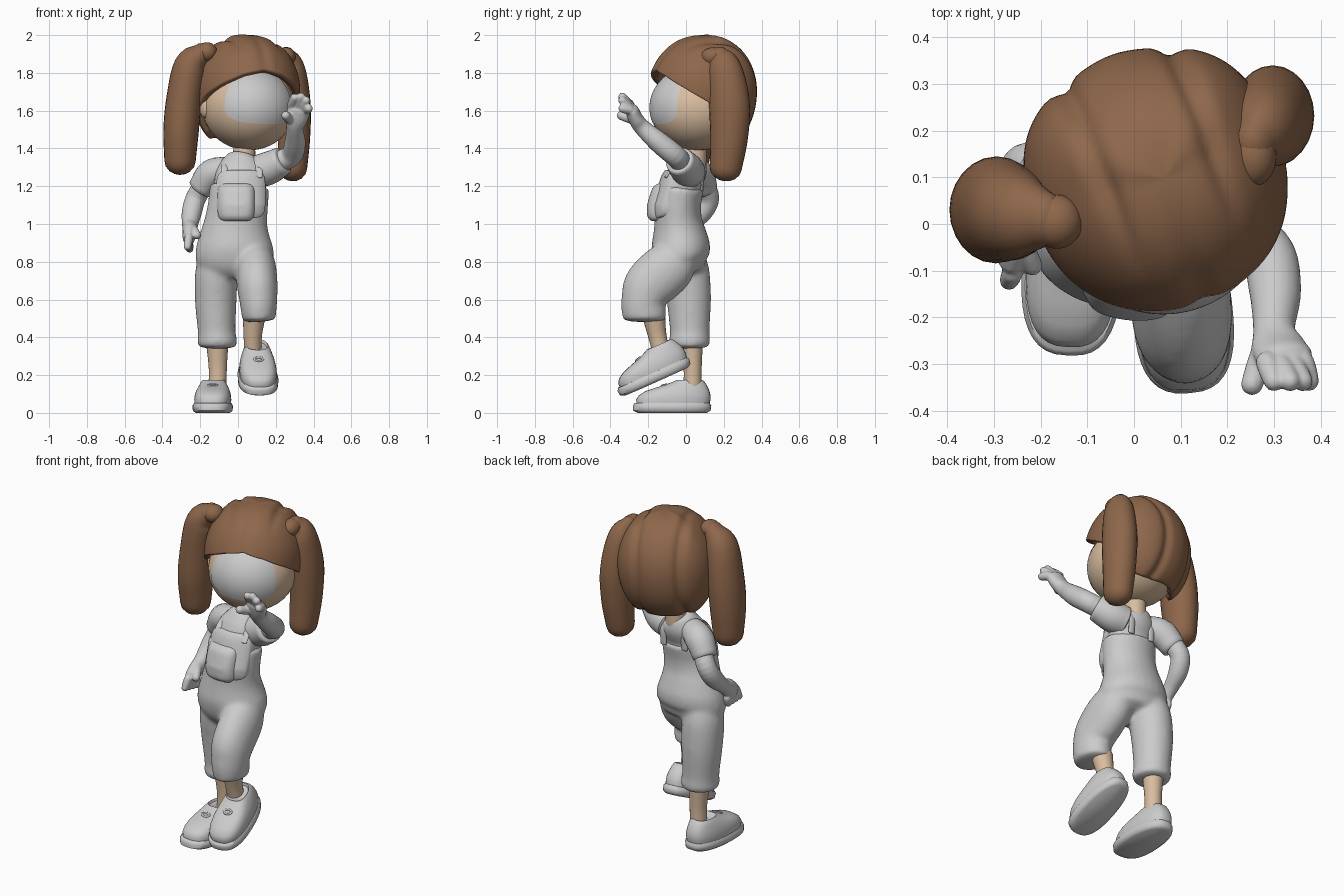
import bpy, bmesh, math
from mathutils import Vector, Matrix

if "Cube" in bpy.data.objects:
    bpy.data.objects.remove(bpy.data.objects["Cube"])

def material(name, rgb):
    m = bpy.data.materials.new(name)
    m.diffuse_color = (*rgb, 1)
    m.use_nodes = True
    m.node_tree.nodes["Principled BSDF"].inputs["Base Color"].default_value = m.diffuse_color
    return m

BROWN = material("brown_hair", (0.27, 0.135, 0.07))
SKIN = material("skin", (0.70, 0.51, 0.35))
HEAD = (Matrix.Translation((0.05, 0.09, 1.70)) @ Matrix.Rotation(math.radians(20), 4, 'Z')
        @ Matrix.Rotation(math.radians(3), 4, 'Y'))

def finish(name, bm, mat=None, matrix=None, voxel=0, smooth=0, angle=50):
    bmesh.ops.recalc_face_normals(bm, faces=bm.faces)
    me = bpy.data.meshes.new(name)
    bm.to_mesh(me)
    bm.free()
    ob = bpy.data.objects.new(name, me)
    bpy.context.collection.objects.link(ob)
    if matrix:
        ob.matrix_world = matrix
    if mat:
        me.materials.append(mat)
    if voxel:
        r = ob.modifiers.new("blend", 'REMESH')
        r.mode, r.voxel_size, r.use_smooth_shade = 'VOXEL', voxel, True
        s = ob.modifiers.new("soften", 'SMOOTH')
        s.factor, s.iterations = 0.5, smooth
    else:
        bpy.ops.object.select_all(action='DESELECT')
        bpy.context.view_layer.objects.active = ob
        ob.select_set(True)
        bpy.ops.object.shade_smooth_by_angle(angle=math.radians(angle))
    return ob

def loft(bm, rings, closed=True, caps=True):
    vs = [[bm.verts.new(p) for p in r] for r in rings]
    n = len(vs[0])
    for a, b in zip(vs, vs[1:]):
        for i in range(n if closed else n - 1):
            j = (i + 1) % n
            bm.faces.new((a[i], a[j], b[j], b[i]))
    if caps:
        bm.faces.new(vs[0][::-1])
        bm.faces.new(vs[-1])

def tube(bm, pts, ends=0.9, n=24, steps=5):
    """Smooth tube through (x, y, z, radius[, second radius]) points with rounded ends."""
    P = [Vector((*p, p[3]) if len(p) == 4 else p) for p in pts]
    Q = [P[0] * 2 - P[1]] + P + [P[-1] * 2 - P[-2]]
    S = []
    for a, b, c, d in zip(Q, Q[1:], Q[2:], Q[3:]):
        for t in [k / steps for k in range(steps)]:
            S.append(0.5 * (2 * b + (c - a) * t + (2 * a - 5 * b + 4 * c - d) * t * t
                            + (3 * b - a - 3 * c + d) * t ** 3))
    S.append(P[-1])
    stations = []
    for i, s in enumerate(S):
        t = Vector(S[min(i + 1, len(S) - 1)][:3]) - Vector(S[max(i - 1, 0)][:3])
        stations.append((Vector(s[:3]), t.normalized(), s[3], s[4]))
    def cap(st, sign):
        p, t, a, b = st
        return [(p + t * sign * ends * min(a, b) * math.sin(math.radians(g)), t,
                 a * math.cos(math.radians(g)), b * math.cos(math.radians(g))) for g in (25, 50, 70, 86)]
    rings = []
    for p, t, a, b in cap(stations[0], -1)[::-1] + stations + cap(stations[-1], 1):
        side = (Vector((1, 0, 0)) - t * t.x).normalized()
        other = t.cross(side)
        rings.append([p + side * a * math.cos(2 * math.pi * i / n) + other * b * math.sin(2 * math.pi * i / n)
                      for i in range(n)])
    loft(bm, rings)

def tubes(name, paths, mat=None, ends=0.9, **kw):
    bm = bmesh.new()
    for p in paths:
        tube(bm, p, ends)
    return finish(name, bm, mat, **kw)

def ball(name, loc, radii, mat=None, frame=Matrix()):
    bm = bmesh.new()
    bmesh.ops.create_uvsphere(bm, u_segments=40, v_segments=24, radius=1)
    return finish(name, bm, mat, frame @ Matrix.Translation(loc) @ Matrix.Diagonal((*radii, 1)))

def direction(az, pol):
    """Unit direction; azimuth 0 is the front."""
    return Vector((math.sin(az) * math.sin(pol), -math.cos(az) * math.sin(pol), math.cos(pol)))

# Head, ears and the blank front of the face
HC, HR = Vector((0, -0.03, -0.085)), Vector((0.243, 0.253, 0.225))
ball("head", HC, HR, SKIN, HEAD)
for s in (-1, 1):
    ball("ear", (s * 0.232, 0.0, -0.09), (0.03, 0.045, 0.06), SKIN, HEAD)
bm = bmesh.new()
rows = []
for r in range(17):
    row = []
    for c in range(25):
        a = c / 12 - 1
        low = 112 - 14 * a ** 4
        d = direction(math.radians(49 * a - 3), math.radians(30 + (low - 30) * r / 16))
        row.append(HC + Vector(x * y * 1.008 for x, y in zip(d, HR)))
    rows.append(row)
loft(bm, rows, closed=False, caps=False)
finish("face_front", bm, None, HEAD)

# Hair cap: lobed shell, high over the face and low at the nape
bm = bmesh.new()
rows = []
stops = [(0, 67), (25, 73), (50, 84), (75, 97), (95, 112), (110, 140), (140, 149), (180, 150)]
for r in range(41):
    row = []
    for c in range(120):
        az = 2 * math.pi * c / 120
        w = abs((math.degrees(az) + 180) % 360 - 180)
        for (a0, p0), (a1, p1) in zip(stops, stops[1:]):
            if a0 <= w <= a1:
                low = p0 + (p1 - p0) * (w - a0) / (a1 - a0)
        pol = math.radians(0.3 + (low - 0.3) * r / 40)
        d = direction(az, pol)
        full = math.sin(pol) ** (-0.1 if pol < math.pi / 2 else -0.28)
        p = Vector((d.x * 0.277 * full, d.y * 0.285 * full, d.z * 0.30))
        back = min(1, max(0, (p.y + 0.18) / 0.2))
        k = 0.06 * math.exp(-((abs(p.x) - 0.12) / 0.022) ** 2) * back
        k -= 0.055 * math.exp(-((w - 132) / 24) ** 2) * min(1, abs(p.x) / 0.15)
        k -= 0.015 * math.exp(-(p.x / 0.07) ** 2) * max(0, p.y / 0.28)
        k += 0.03 * math.exp(-(p.x / 0.03) ** 2) * min(1, max(0, -p.y / 0.2))
        k -= 0.035 * max(0, 1 - w / 80) * (r / 40) ** 3
        row.append(p * (1 - k))
    rows.append(row)
loft(bm, rows, caps=False)
bmesh.ops.holes_fill(bm, edges=[e for e in bm.edges if e.is_boundary and e.calc_length() < 0.001])
hair = finish("hair_cap", bm, BROWN, HEAD)
m = hair.modifiers.new("thickness", 'SOLIDIFY')
m.thickness, m.offset = 0.04, -1

# Pigtails and the knots that hold them
tubes("left_pigtail", [[(-.19, .01, 1.91, .05, .06), (-.252, .02, 1.84, .085, .095), (-.285, .03, 1.67, .093, .112),
                        (-.301, .03, 1.5, .094, .112), (-.307, .035, 1.335, .083, .09)]], BROWN)
tubes("right_pigtail", [[(.255, .165, 1.89, .045, .06), (.28, .205, 1.82, .075, .09), (.296, .23, 1.64, .088, .108),
                         (.296, .228, 1.46, .086, .1), (.29, .21, 1.295, .076, .085)]], BROWN)
ball("left_hair_knot", (-.165, .005, 1.91), (.055, .058, .052), BROWN)
ball("right_hair_knot", (.255, .145, 1.885), (.05, .065, .05), BROWN)

# Neck and shirt
tubes("neck", [[(.03, .045, 1.3, .062), (.035, .055, 1.44, .056)]], SKIN)
tubes("shirt", [[(.0, -.03, 1.12, .136, .102), (.012, -.014, 1.22, .138, .1), (.02, .015, 1.29, .132, .097),
                 (.025, .03, 1.335, .1, .082), (.03, .038, 1.358, .072, .066)]], ends=0.05)
tubes("left_sleeve", [[(-.06, .03, 1.29, .068), (-.14, .07, 1.262, .08), (-.2, .1, 1.185, .068)]], ends=0.15)
tubes("right_sleeve", [[(.09, .02, 1.275, .085), (.16, .0, 1.295, .088), (.235, -.035, 1.335, .076)]], ends=0.15)

# Overalls: trunk, standing leg and raised leg blended together
tubes("overalls", [
    [(-.012, -.01, .745, .17, .11), (-.017, -.025, .81, .206, .145), (-.018, -.028, .88, .204, .156),
     (-.016, -.034, .95, .183, .142), (-.01, -.041, 1.02, .166, .126), (.0, -.043, 1.1, .16, .123),
     (.008, -.032, 1.195, .159, .126)],
    [(-.1, -.01, .86, .09, .1), (-.114, .0, .75, .112, .124), (-.118, .015, .6, .111, .118),
     (-.113, .02, .43, .1, .105), (-.11, .02, .385, .106, .11), (-.11, .02, .355, .103, .103)],
    [(.08, .0, .86, .085, .09), (.092, -.085, .775, .108, .138), (.102, -.192, .675, .108, .138),
     (.108, -.226, .59, .1, .117), (.11, -.222, .53, .093, .118), (.112, -.222, .495, .089, .114)]],
    ends=0.15, voxel=0.011, smooth=16)

# Bib and pocket: puffed rounded pads on the chest
def pad(name, cx, z0, z1, hw, base, puff):
    bm = bmesh.new()
    rings = []
    e = lambda v: math.copysign(abs(v) ** 0.4, v)
    for s, inset in [(k / 10, 0) for k in range(1, 10)] + [(.95, 0), (.98, 0), (1, 0), (1, .05)]:
        ring = []
        for i in range(64):
            a = 2 * math.pi * i / 64
            x = cx + hw * s * e(math.cos(a))
            z = (z0 + z1) / 2 + (z1 - z0) / 2 * s * e(math.sin(a))
            y = -.163 + .3 * max(z - 1.1, 0) + 2.2 * (x - .01) ** 2
            ring.append((x, y - base - puff * (1 - s ** 8) + inset, z))
        rings.append(ring)
    loft(bm, rings)
    finish(name, bm)

pad("bib", .015, 1.03, 1.285, .13, .002, .013)
pad("pocket", -.01, 1.015, 1.215, .098, .016, .028)
# Shoulder straps
for s in (-1, 1):
    x = .02 + s * .09
    tubes("strap", [[(x, -.105, 1.25, .02, .008), (x, -.06, 1.302, .02, .008), (x - s * .01, .02, 1.34, .02, .008),
                     (x - s * .02, .085, 1.285, .02, .008), (x - s * .02, .085, 1.18, .02, .008)]])

# Arms with hands
def arm(name, path, fingers):
    tubes(name, [path] + [[(*a, r), (*[(p + q) / 2 for p, q in zip(a, b)], r), (*b, r * .9)] for a, b, r in fingers],
          voxel=0.006, smooth=2)

arm("left_arm", [(-.16, .085, 1.24, .054), (-.222, .122, 1.14, .054), (-.245, .085, 1.06, .053), (-.254, .015, .995, .042),
                 (-.255, -.03, .965, .038, .05), (-.26, -.065, .93, .034, .052)],
    [((-.26, -.105 + .028 * i, .93 - .008 * i), (-.268 + .004 * i, -.122 + .029 * i, .878 - .004 * i), .022) for i in range(4)]
    + [((-.24, -.045, .975), (-.217, -.09, .94), .024)])
arm("right_arm", [(.19, -.02, 1.32, .056), (.28, -.055, 1.36, .058), (.302, -.14, 1.43, .056), (.30, -.225, 1.505, .045),
                  (.308, -.262, 1.55, .058, .04), (.322, -.285, 1.6, .062, .036)],
    [((.284 + .026 * i, -.295, 1.63 - .009 * i), (x, -.338, z), .024)
     for i, (x, z) in enumerate([(.3, 1.67), (.335, 1.675), (.362, 1.655), (.375, 1.612)])]
    + [((.278, -.27, 1.55), (.252, -.345, 1.575), .026)])

# Shins
tubes("left_shin", [[(-.108, .035, .14, .048), (-.107, .035, .24, .048), (-.11, .03, .38, .06)]], SKIN)
tubes("right_shin", [[(.08, -.12, .28, .046), (.078, -.15, .4, .048), (.085, -.17, .51, .06)]], SKIN)

# Shoes: sole, upper and a small lace ring
def shoe(side, frame):
    def layers(name, rows):
        bm = bmesh.new()
        rings = []
        for z, front, back, hw in rows:
            ring = []
            for i in range(40):
                a = 2 * math.pi * i / 40
                u = math.sin(a)
                ring.append((hw * (1 - .12 * u) * math.copysign(abs(math.cos(a)) ** .75, math.cos(a)),
                             (front + back) / 2 + (back - front) / 2 * math.copysign(abs(u) ** .85, u), z))
            rings.append(ring)
        loft(bm, rings)
        finish(side + name, bm, None, frame, angle=55)
    layers("_shoe_sole", [(0, -.255, .11, .09), (.012, -.28, .13, .104), (.038, -.282, .134, .106), (.052, -.272, .126, .098)])
    layers("_shoe_upper", [(.045, -.262, .124, .095), (.07, -.264, .13, .097), (.092, -.25, .13, .095),
                           (.114, -.218, .125, .089), (.132, -.165, .118, .081), (.15, -.105, .108, .072),
                           (.167, -.065, .096, .062), (.174, -.052, .086, .056), (.16, -.04, .078, .05)])
    bm = bmesh.new()
    loft(bm, [[((.022 + .006 * math.cos(t)) * math.cos(a), (.014 + .006 * math.cos(t)) * math.sin(a), .006 * math.sin(t))
               for t in [k * math.pi / 4 for k in range(8)]] for a in [k * math.pi / 12 for k in range(25)]], caps=False)
    finish(side + "_shoe_lace", bm, None, frame @ Matrix.Translation((0, -.115, .147)) @ Matrix.Rotation(.3, 4, 'X'))

shoe("left", Matrix.Translation((-.13, 0, 0)) @ Matrix.Rotation(math.radians(-2), 4, 'Z'))
shoe("right", Matrix.Translation((.098, -.09, .196)) @ Matrix.Rotation(math.radians(4), 4, 'Z')
     @ Matrix.Rotation(math.radians(24), 4, 'X'))
